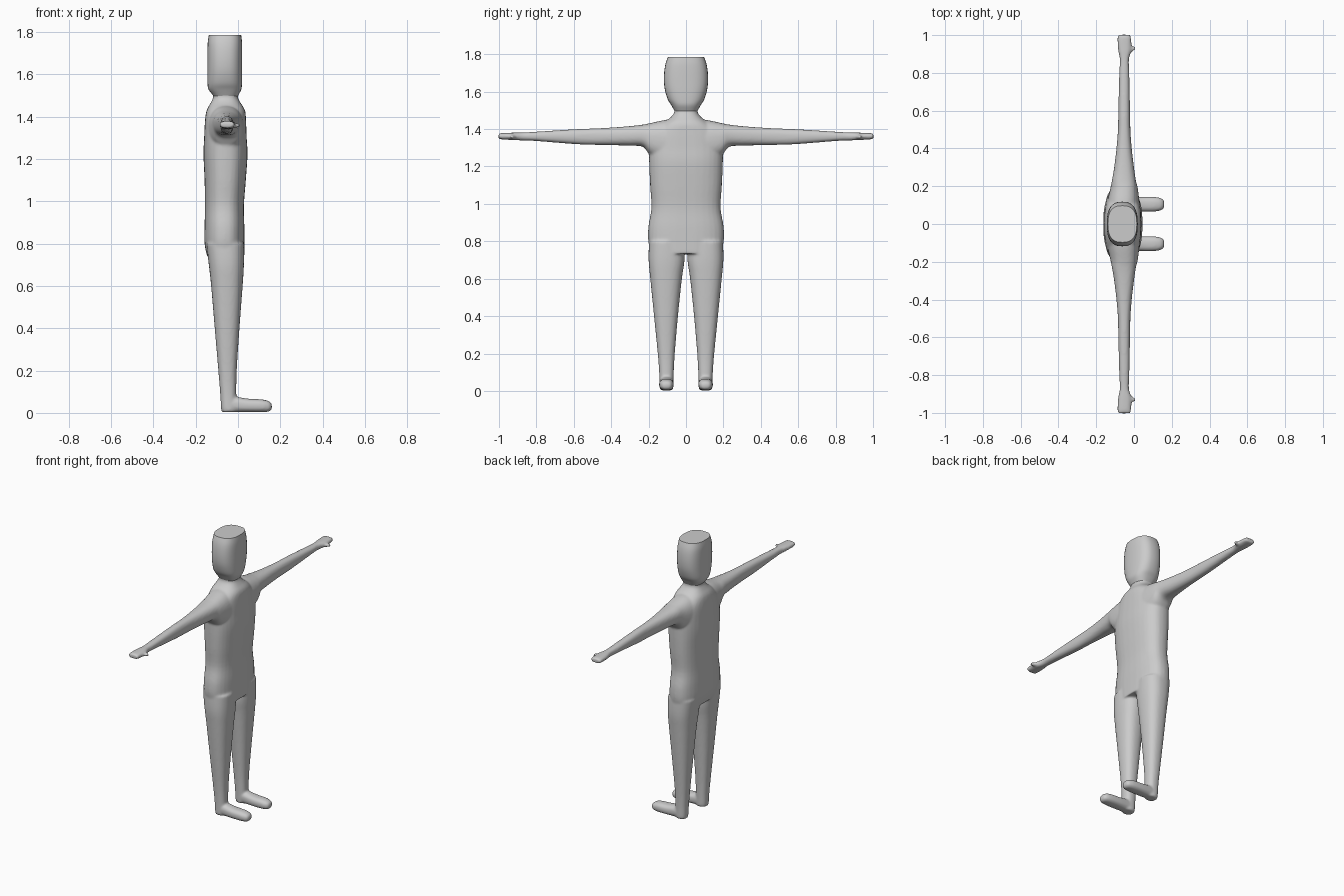
import bpy, bmesh, math
from mathutils import Vector


def catmull(rows, steps):
    """Smoothly interpolate the rows of section values."""
    v = [Vector(r) for r in rows]
    out = []
    for i in range(len(v) - 1):
        p0, p1, p2, p3 = v[max(i - 1, 0)], v[i], v[i + 1], v[min(i + 2, len(v) - 1)]
        for k in range(steps):
            t = k / steps
            out.append(0.5 * (2 * p1 + (p2 - p0) * t + (2 * p0 - 5 * p1 + 4 * p2 - p3) * t**2
                              + (3 * p1 - p0 - 3 * p2 + p3) * t**3))
    return out + [v[-1]]


def loft(bm, rows, place, power=2.4, sides=32, steps=4):
    """Rows are (position, a min, a max, b min, b max); place maps (p, a, b) to xyz."""
    rings = []
    for p, a0, a1, b0, b1 in catmull(rows, steps):
        ring = []
        for i in range(sides):
            t = 2 * math.pi * i / sides
            c, s = math.cos(t), math.sin(t)
            a = (a0 + a1) / 2 + (a1 - a0) / 2 * math.copysign(abs(c) ** (2 / power), c)
            b = (b0 + b1) / 2 + (b1 - b0) / 2 * math.copysign(abs(s) ** (2 / power), s)
            ring.append(bm.verts.new(place(p, a, b)))
        rings.append(ring)
    for r, q in zip(rings, rings[1:]):
        for i in range(sides):
            j = (i + 1) % sides
            bm.faces.new((r[i], r[j], q[j], q[i]))
    bm.faces.new(rings[0])
    bm.faces.new(rings[-1])


def finish(bm, name):
    bmesh.ops.recalc_face_normals(bm, faces=bm.faces)
    me = bpy.data.meshes.new(name)
    bm.to_mesh(me)
    bm.free()
    ob = bpy.data.objects.new(name, me)
    bpy.context.collection.objects.link(ob)
    return ob


def upright(rows):
    return [(z, x0, x1, -h, h) for z, x0, x1, h in rows]


body = bmesh.new()

# torso and neck: z, back x, front x, half width
torso = [(0.735, -0.145, 0.03, 0.185), (0.80, -0.158, 0.03, 0.202), (0.88, -0.158, 0.03, 0.201),
         (0.98, -0.156, 0.028, 0.185), (1.10, -0.158, 0.037, 0.192), (1.22, -0.163, 0.045, 0.197),
         (1.30, -0.160, 0.041, 0.196), (1.38, -0.156, 0.038, 0.175), (1.43, -0.148, 0.033, 0.125),
         (1.465, -0.129, 0.012, 0.080), (1.495, -0.117, -0.001, 0.062), (1.54, -0.125, 0.005, 0.075)]
loft(body, upright(torso), lambda z, x, y: (x, y, z), 2.5)

# arms: y, back x, front x, low z, high z
arm = [(0.0, -0.145, 0.03, 1.20, 1.45), (0.10, -0.145, 0.03, 1.21, 1.450), (0.19, -0.125, 0.02, 1.26, 1.432),
       (0.23, -0.117, 0.010, 1.305, 1.424), (0.30, -0.105, 0.0, 1.311, 1.416), (0.40, -0.093, -0.012, 1.314, 1.408),
       (0.50, -0.085, -0.019, 1.316, 1.403), (0.60, -0.083, -0.021, 1.320, 1.399), (0.80, -0.078, -0.025, 1.336, 1.386),
       (0.87, -0.075, -0.027, 1.339, 1.382), (0.92, -0.084, -0.014, 1.341, 1.381), (0.985, -0.088, -0.015, 1.345, 1.379),
       (1.002, -0.083, -0.021, 1.348, 1.376)]
# thumbs: x, low y, high y, low z, high z
thumb = [(-0.05, 0.905, 0.945, 1.345, 1.372), (-0.015, 0.910, 0.942, 1.346, 1.370), (0.008, 0.922, 0.938, 1.351, 1.365)]
# legs: z, back x, front x, inner y, outer y
leg = [(0.80, -0.150, 0.028, 0.012, 0.198), (0.70, -0.138, 0.028, 0.008, 0.200), (0.60, -0.127, 0.022, 0.022, 0.191),
       (0.40, -0.110, 0.007, 0.043, 0.171), (0.20, -0.093, -0.006, 0.060, 0.151), (0.09, -0.084, -0.008, 0.066, 0.143),
       (0.02, -0.080, -0.008, 0.068, 0.141), (0.003, -0.076, -0.012, 0.073, 0.136)]
# feet: x, inner y, outer y, low z, high z
foot = [(-0.06, 0.070, 0.139, 0.003, 0.080), (-0.01, 0.068, 0.141, 0.003, 0.076), (0.05, 0.065, 0.144, 0.003, 0.067),
        (0.11, 0.066, 0.143, 0.003, 0.064), (0.145, 0.073, 0.136, 0.006, 0.056), (0.160, 0.086, 0.123, 0.016, 0.043)]
for s in (-1, 1):
    loft(body, arm, lambda y, x, z: (x, s * y, z), 2.4)
    loft(body, thumb, lambda x, y, z: (x, s * y, z), 2.0, 16)
    loft(body, leg, lambda z, x, y: (x, s * y, z), 2.4)
    loft(body, foot, lambda x, y, z: (x, s * y, z), 2.5)

# fuse the limbs into one smooth skin
skin = finish(body, "body")
mod = skin.modifiers.new("fuse", 'REMESH')
mod.mode = 'VOXEL'
mod.voxel_size = 0.007
mod.use_smooth_shade = True
mod = skin.modifiers.new("soften", 'SMOOTH')
mod.factor = 0.5
mod.iterations = 6

# head with flat, crisp top: z, back x, front x, half width
head_bm = bmesh.new()
head_rows = [(1.490, -0.112, -0.005, 0.058), (1.505, -0.122, 0.004, 0.066), (1.53, -0.140, 0.016, 0.080),
             (1.56, -0.144, 0.019, 0.098), (1.61, -0.144, 0.020, 0.113), (1.66, -0.144, 0.020, 0.118),
             (1.71, -0.144, 0.020, 0.116), (1.75, -0.143, 0.019, 0.109), (1.785, -0.138, 0.015, 0.097)]
loft(head_bm, upright(head_rows), lambda z, x, y: (x, y, z), 2.6)
head = finish(head_bm, "head")
bpy.ops.object.select_all(action='DESELECT')
head.select_set(True)
bpy.context.view_layer.objects.active = head
bpy.ops.object.shade_smooth_by_angle(angle=math.radians(40))
